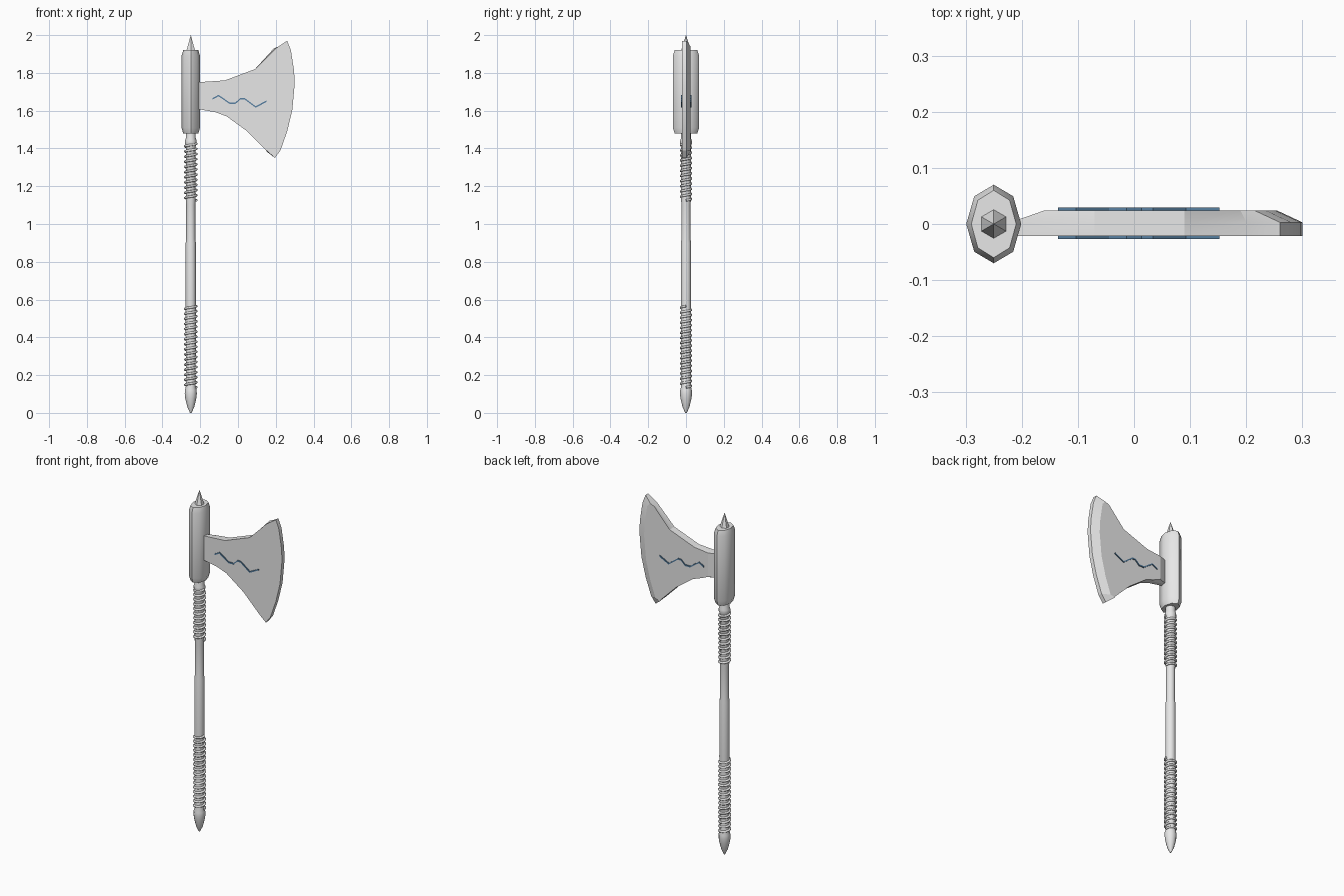
import bpy
import bmesh
from math import pi, sin, cos, radians

cube = bpy.data.objects.get("Cube")
if cube:
    bpy.data.objects.remove(cube, do_unlink=True)

AXIS_X = -0.25


def material(name, rgb):
    mat = bpy.data.materials.new(name)
    mat.use_nodes = True
    mat.diffuse_color = (*rgb, 1)
    mat.node_tree.nodes["Principled BSDF"].inputs["Base Color"].default_value = (*rgb, 1)
    return mat


steel = material("grey steel", (0.8, 0.8, 0.8))
blue = material("slate blue", (0.1, 0.22, 0.36))


def finish(name, bm, mat, smooth=None):
    bmesh.ops.recalc_face_normals(bm, faces=bm.faces)
    mesh = bpy.data.meshes.new(name)
    bm.to_mesh(mesh)
    bm.free()
    obj = bpy.data.objects.new(name, mesh)
    bpy.context.collection.objects.link(obj)
    mesh.materials.append(mat)
    if smooth:
        bpy.ops.object.select_all(action='DESELECT')
        obj.select_set(True)
        bpy.context.view_layer.objects.active = obj
        bpy.ops.object.shade_smooth_by_angle(angle=radians(smooth))
    return obj


def bridge(bm, loops, caps=True):
    """Join successive vertex loops with quads and close both ends."""
    for a, b in zip(loops, loops[1:]):
        for i in range(len(a)):
            j = (i + 1) % len(a)
            bm.faces.new((a[i], a[j], b[j], b[i]))
    if caps:
        bm.faces.new(loops[0])
        bm.faces.new(loops[-1])


def lathe(name, rings, sides, mat, smooth=None, start=0.0):
    """Stack of (x radius, y radius, height) rings about the handle axis."""
    bm = bmesh.new()
    loops = []
    for rx, ry, z in rings:
        angles = [start + 2 * pi * i / sides for i in range(sides)]
        loops.append([bm.verts.new((AXIS_X + rx * cos(a), ry * sin(a), z)) for a in angles])
    bridge(bm, loops)
    return finish(name, bm, mat, smooth)


# Handle with pointed pommel and neck collar
shaft = [(0.004, 0.0), (0.018, 0.03), (0.029, 0.075), (0.032, 0.1), (0.031, 0.12),
         (0.026, 0.14), (0.027, 0.57), (0.027, 0.9), (0.024, 0.92), (0.024, 1.1),
         (0.026, 1.13), (0.026, 1.41), (0.031, 1.425), (0.031, 1.44), (0.026, 1.455),
         (0.026, 1.5)]
lathe("handle", [(r, r, z) for r, z in shaft], 12, steel, 40)

# Octagonal head socket with chamfered ends
lathe("head_socket", [(0.04, 0.06, 1.48), (0.049, 0.07, 1.51), (0.049, 0.07, 1.89),
                      (0.04, 0.06, 1.92)], 8, steel, 50)

# Six-sided top spike
lathe("top_spike", [(0.027, 0.027, 1.915), (0.0005, 0.0005, 2.0)], 6, steel, start=pi / 2)


# Cord wound round the grips
def grip(name, low, high, turns):
    curve = bpy.data.curves.new(name, 'CURVE')
    curve.dimensions = '3D'
    curve.bevel_depth = 0.0065
    curve.bevel_resolution = 1
    curve.use_fill_caps = True
    spline = curve.splines.new('POLY')
    steps = turns * 14
    spline.points.add(steps)
    for i, p in enumerate(spline.points):
        a = 2 * pi * i / 14
        p.co = (AXIS_X + 0.03 * cos(a), 0.027 * sin(a), low + (high - low) * i / steps, 1)
    curve.materials.append(steel)
    obj = bpy.data.objects.new(name, curve)
    bpy.context.collection.objects.link(obj)


grip("upper_grip_cord", 1.125, 1.425, 11)
grip("lower_grip_cord", 0.135, 0.565, 16)

# Blade: flat front, back bevelled towards the cutting edge and the socket
top = [(-0.07, 1.76), (0.09, 1.82), (0.2, 1.93)]
edge = [(0.26, 1.97), (0.28, 1.92), (0.297, 1.81), (0.3, 1.74), (0.287, 1.6),
        (0.26, 1.49), (0.225, 1.39), (0.195, 1.35)]
bottom = [(0.15, 1.39), (0.05, 1.49), (-0.06, 1.57), (-0.12, 1.592)]
outline = [(-0.22, 1.75)] + top + edge + bottom + [(-0.22, 1.61)]


def back_point(x, z):
    if (x, z) in edge:
        tip = (x, z) in (edge[0], edge[-1])
        return x - 0.045, z + (0.035 if z < 1.66 else -0.03) * tip
    return (-0.16, z) if x < -0.2 else (min(x, 0.19), z)


bm = bmesh.new()
front = [bm.verts.new((x, -0.021, z)) for x, z in outline]
middle = [bm.verts.new((x, 0.003, z)) for x, z in outline]
back = []
for x, z in outline:
    bx, bz = back_point(x, z)
    back.append(bm.verts.new((bx, 0.024, bz)))
bridge(bm, [front, middle, back])
bmesh.ops.triangulate(bm, faces=[f for f in bm.faces if len(f.verts) > 4])
finish("blade", bm, steel, 15)

# Zigzag inlay on both blade faces
zigzag = [(-0.135, 1.663), (-0.103, 1.68), (-0.045, 1.64), (-0.013, 1.64), (0.013, 1.664),
          (0.034, 1.664), (0.093, 1.62), (0.152, 1.65)]
for name, near, far in (("front_inlay", -0.0265, -0.02), ("back_inlay", 0.023, 0.029)):
    bm = bmesh.new()
    loops = []
    for x, z in zigzag:
        corners = ((near, -1), (far, -1), (far, 1), (near, 1))
        loops.append([bm.verts.new((x, y, z + s * 0.004)) for y, s in corners])
    bridge(bm, loops)
    finish(name, bm, blue)
